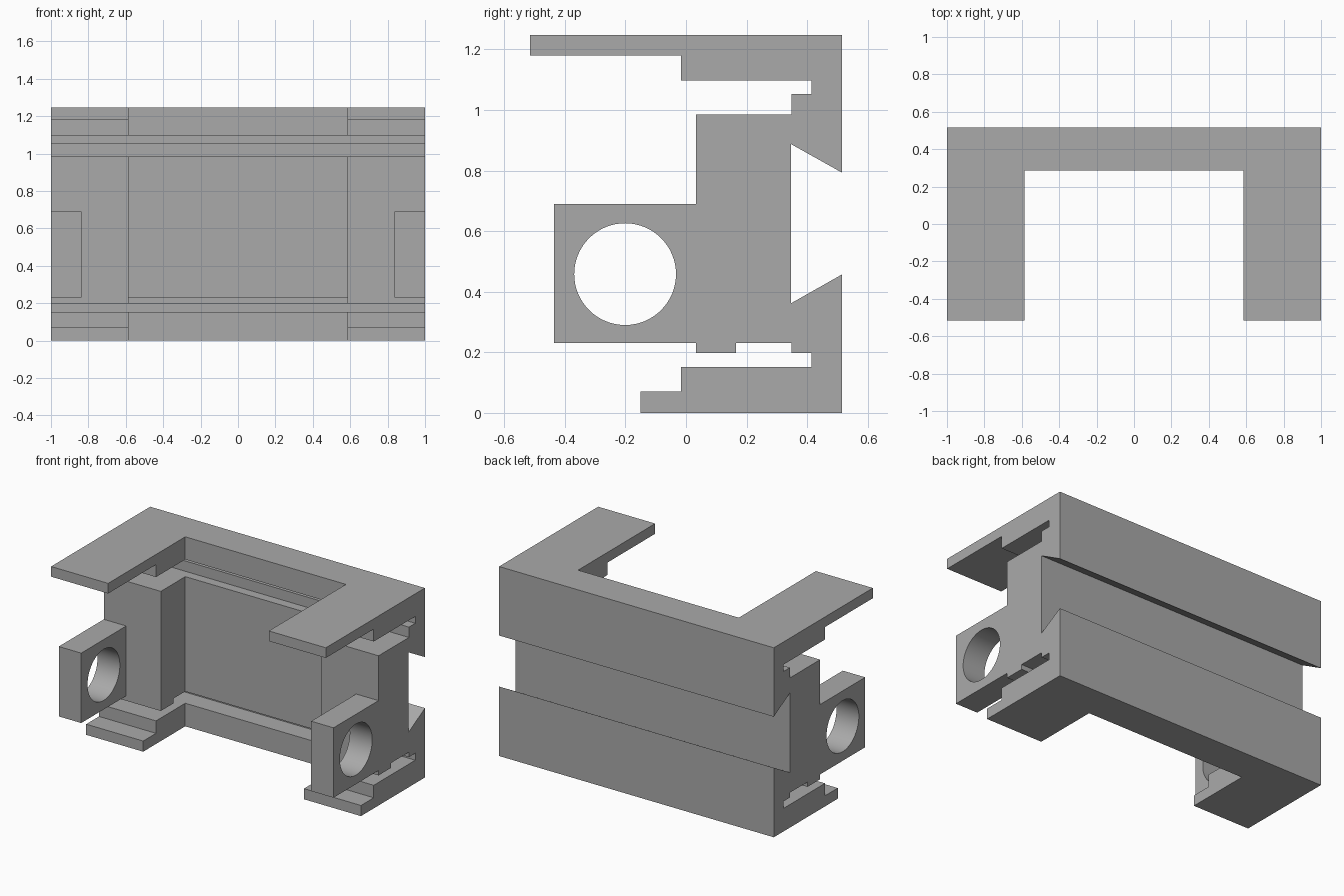
import bpy, bmesh, math
from mathutils import Matrix

if "Cube" in bpy.data.objects:
    bpy.data.objects.remove(bpy.data.objects["Cube"], do_unlink=True)

grey = bpy.data.materials.new("plain grey")
grey.use_nodes = True
grey.diffuse_color = (0.4, 0.4, 0.4, 1)
grey.node_tree.nodes["Principled BSDF"].inputs["Base Color"].default_value = (0.4, 0.4, 0.4, 1)


def make_object(name, bm):
    bmesh.ops.recalc_face_normals(bm, faces=bm.faces)
    mesh = bpy.data.meshes.new(name)
    bm.to_mesh(mesh)
    bm.free()
    mesh.materials.append(grey)
    obj = bpy.data.objects.new(name, mesh)
    bpy.context.collection.objects.link(obj)
    return obj


def extrude_x(name, outline, x0, x1):
    """Extrude a (y, z) outline from x0 to x1."""
    bm = bmesh.new()
    face = bm.faces.new([bm.verts.new((x0, y, z)) for y, z in outline])
    new = bmesh.ops.extrude_face_region(bm, geom=[face])["geom"]
    verts = [v for v in new if isinstance(v, bmesh.types.BMVert)]
    bmesh.ops.translate(bm, verts=verts, vec=(x1 - x0, 0, 0))
    return make_object(name, bm)


def box(name, x0, x1, y0, y1, z0, z1):
    return extrude_x(name, [(y0, z0), (y1, z0), (y1, z1), (y0, z1)], x0, x1)


def combine(target, other, operation):
    mod = target.modifiers.new(operation.lower(), "BOOLEAN")
    mod.object, mod.operation, mod.solver = other, operation, "EXACT"
    bpy.context.view_layer.objects.active = target
    bpy.ops.object.modifier_apply(modifier=mod.name)
    bpy.data.objects.remove(other, do_unlink=True)


# Housing: one section with a dovetail groove behind and slots above and below
section = [
    (0.515, 0), (0.515, 0.457), (0.347, 0.362), (0.347, 0.887), (0.515, 0.793),
    (0.515, 1.247), (-0.515, 1.247), (-0.515, 1.18), (-0.017, 1.18), (-0.017, 1.098),
    (0.415, 1.098), (0.415, 1.053), (0.349, 1.053), (0.349, 0.985), (0.033, 0.985),
    (0.033, 0.198), (0.165, 0.198), (0.165, 0.23), (0.349, 0.23), (0.349, 0.198),
    (0.415, 0.198), (0.415, 0.152), (-0.017, 0.152), (-0.017, 0.07), (-0.15, 0.07),
    (-0.15, 0),
]
housing = extrude_x("housing", section, -1, 1)

# Open front bay between the two side arms
combine(housing, box("bay_cutter", -0.585, 0.585, -1, 0.287, -1, 2), "DIFFERENCE")

# Lugs on the outer ends, then one bore through both
for side in (-1, 1):
    x0, x1 = sorted((side * 0.837, side))
    combine(housing, box("lug", x0, x1, -0.435, 0.1, 0.23, 0.69), "UNION")

bm = bmesh.new()
bmesh.ops.create_cone(bm, cap_ends=True, segments=64, radius1=0.168, radius2=0.168, depth=3,
                      matrix=Matrix.Translation((0, -0.201, 0.458)) @ Matrix.Rotation(math.pi / 2, 4, "Y"))
combine(housing, make_object("bore_cutter", bm), "DIFFERENCE")

# Smooth bore, crisp edges elsewhere
bpy.ops.object.select_all(action="DESELECT")
housing.select_set(True)
bpy.context.view_layer.objects.active = housing
bpy.ops.object.shade_smooth_by_angle(angle=math.radians(25))
